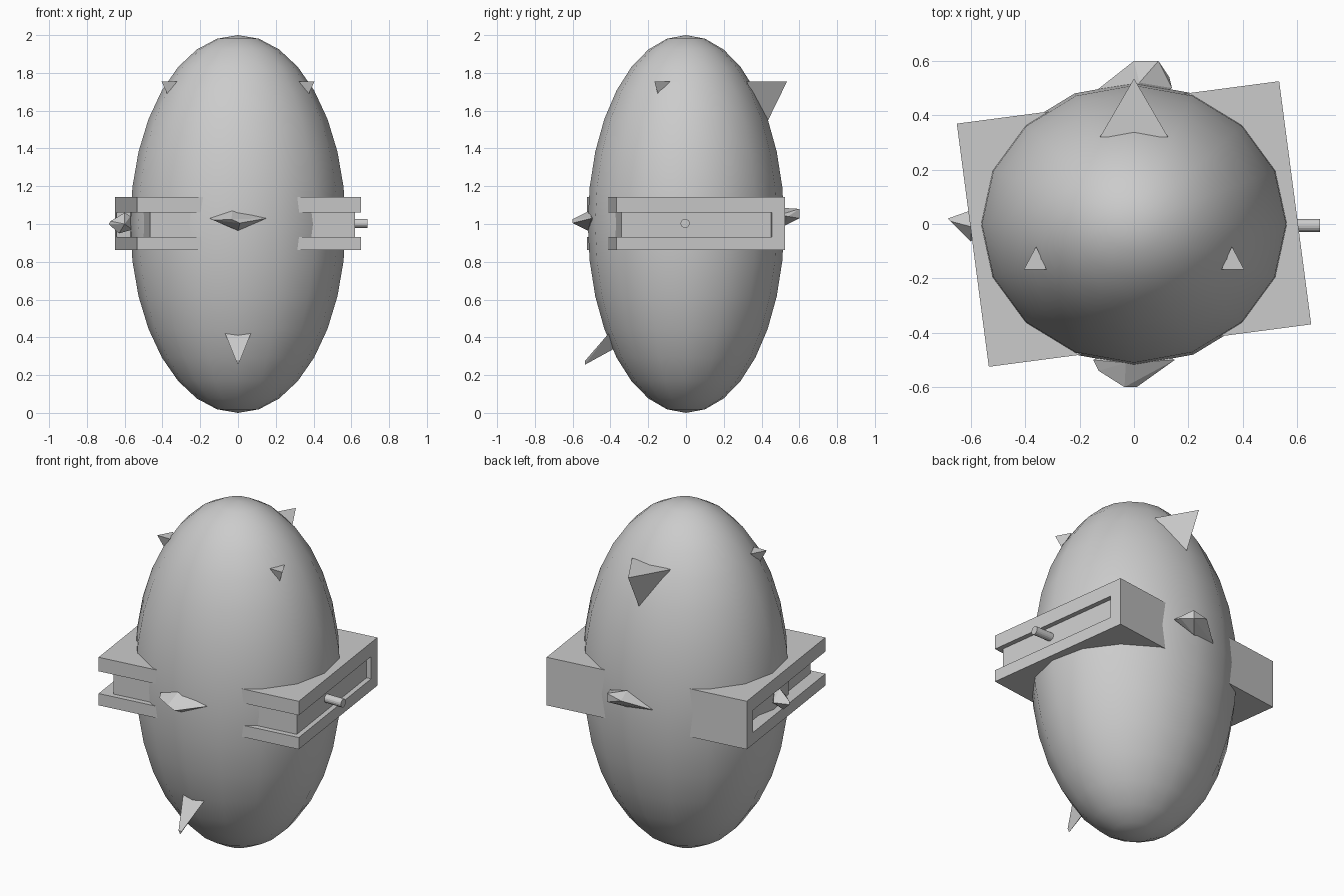
import bpy, bmesh, math
from mathutils import Matrix

if "Cube" in bpy.data.objects:
    bpy.data.objects.remove(bpy.data.objects["Cube"])

TURN = Matrix.Rotation(math.radians(7.5), 4, 'Z')


def finish(name, bm, smooth=False, matrix=None):
    bmesh.ops.recalc_face_normals(bm, faces=bm.faces[:])
    for f in bm.faces:
        f.smooth = smooth
    me = bpy.data.meshes.new(name)
    bm.to_mesh(me)
    bm.free()
    ob = bpy.data.objects.new(name, me)
    bpy.context.collection.objects.link(ob)
    if matrix:
        ob.matrix_world = matrix
    return ob


def prism(name, outline, z0, z1, matrix):
    """Extrude a flat outline from z0 up to z1."""
    bm = bmesh.new()
    face = bm.faces.new([bm.verts.new((x, y, z0)) for x, y in outline])
    ext = bmesh.ops.extrude_face_region(bm, geom=[face])
    for v in ext['geom']:
        if isinstance(v, bmesh.types.BMVert):
            v.co.z = z1
    return finish(name, bm, matrix=matrix)


def faceted(name, points, mirror=1):
    """Flat-faced convex stone or spike through the given points."""
    bm = bmesh.new()
    for x, y, z in points:
        bm.verts.new((x * mirror, y, z))
    res = bmesh.ops.convex_hull(bm, input=bm.verts[:])
    loose = [v for v in bm.verts if not v.link_faces]
    bmesh.ops.delete(bm, geom=loose, context='VERTS')
    return finish(name, bm)


# Egg-shaped body
bm = bmesh.new()
bmesh.ops.create_uvsphere(bm, u_segments=16, v_segments=16, radius=1)
bmesh.ops.scale(bm, vec=(0.57, 0.52, 1.0), verts=bm.verts[:])
bmesh.ops.translate(bm, vec=(0, 0, 1), verts=bm.verts[:])
finish("body", bm, smooth=True)

# Turned belt block with a groove round the front and both sides
X, Y = 0.598, 0.451
belt = prism("belt_block", [(-X, -Y), (X, -Y), (X, Y), (-X, Y)], 0.863, 1.144, TURN)
groove = prism("groove_cutter",
               [(-0.8, -0.7), (0.8, -0.7), (0.8, 0.38), (0.57, 0.38),
                (0.57, -0.42), (-0.525, -0.42), (-0.525, 0.38), (-0.8, 0.38)],
               0.932, 1.062, TURN)
groove.hide_render = True
groove.hide_viewport = True
cut = belt.modifiers.new("groove", 'BOOLEAN')
cut.operation = 'DIFFERENCE'
cut.solver = 'EXACT'
cut.object = groove

# Pin on the right side
bm = bmesh.new()
bmesh.ops.create_cone(bm, cap_ends=True, segments=16, radius1=0.024, radius2=0.024, depth=0.19,
                      matrix=Matrix.Translation((0.59, -0.005, 1.003)) @ Matrix.Rotation(math.pi / 2, 4, 'Y'))
finish("side_pin", bm)

# Stones set round the middle
faceted("front_stone", [(-0.15, -0.5, 1.03), (-0.13, -0.54, 1.02), (-0.03, -0.51, 1.07),
                        (0.15, -0.5, 1.03), (0, -0.52, 0.965), (-0.035, -0.6, 1.025),
                        (0.01, -0.6, 1.005), (0, -0.42, 1.02)])
faceted("back_stone", [(-0.14, 0.49, 1.0), (0.14, 0.5, 1.05), (0, 0.6, 1.06), (0.09, 0.6, 1.08),
                       (0.09, 0.6, 1.03), (0.13, 0.54, 1.04), (0.02, 0.52, 0.99),
                       (0.02, 0.52, 1.085), (0, 0.42, 1.03)])
faceted("left_stone", [(-0.685, 0.02, 1.0), (-0.675, 0.01, 1.015), (-0.6, 0.05, 1.0), (-0.6, -0.065, 1.0),
                       (-0.6, -0.01, 1.06), (-0.63, 0, 0.95), (-0.57, 0.0, 1.04), (-0.56, 0, 0.97)])

# Small pair of spikes near the top
for label, side in (("right", 1), ("left", -1)):
    faceted(label + "_top_spike", [(0.405, -0.167, 1.755), (0.322, -0.167, 1.755),
                                   (0.36, -0.083, 1.755), (0.375, -0.15, 1.69)], side)

# Large back spike and low front spike
faceted("back_spike", [(0, 0.535, 1.755), (-0.125, 0.32, 1.755), (0.125, 0.32, 1.755), (0, 0.43, 1.54)])
faceted("low_front_spike", [(-0.068, -0.41, 0.42), (0.068, -0.41, 0.42), (0, -0.38, 0.34),
                            (-0.01, -0.535, 0.275), (0.01, -0.535, 0.275), (0, -0.535, 0.255)])
